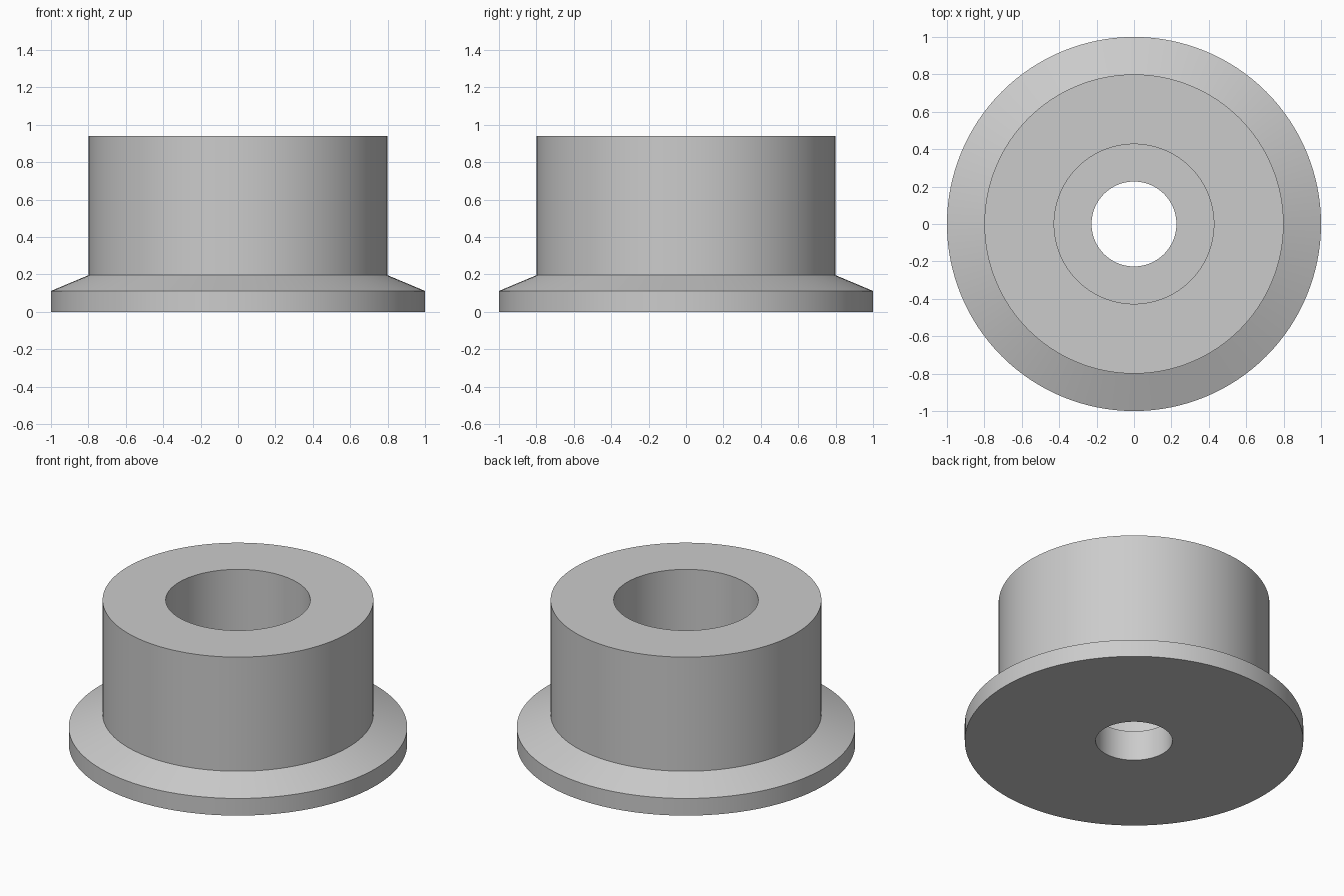
import bpy
import bmesh
import math

cube = bpy.data.objects.get("Cube")
if cube:
    bpy.data.objects.remove(cube, do_unlink=True)

SEGMENTS = 128

# Matte grey
grey = bpy.data.materials.new("grey")
grey.use_nodes = True
colour = (0.6, 0.6, 0.6, 1.0)
grey.diffuse_color = colour
grey.node_tree.nodes["Principled BSDF"].inputs["Base Color"].default_value = colour

# Closed half section (radius, height): flange, chamfer, body, counterbore, hole
flange_r, body_r, bore_r, hole_r = 1.0, 0.8, 0.427, 0.227
rim_z, floor_z, top_z = 0.112, 0.196, 0.94
profile = [
    (hole_r, 0), (flange_r, 0), (flange_r, rim_z), (body_r, floor_z),
    (body_r, top_z), (bore_r, top_z), (bore_r, floor_z), (hole_r, floor_z),
]

# Flanged bushing, turned around z
bm = bmesh.new()
verts = [bm.verts.new((r, 0, z)) for r, z in profile]
edges = [bm.edges.new((v, verts[i - 1])) for i, v in enumerate(verts)]
bmesh.ops.spin(bm, geom=verts + edges, cent=(0, 0, 0), axis=(0, 0, 1),
               angle=math.tau, steps=SEGMENTS)
bmesh.ops.remove_doubles(bm, verts=bm.verts[:], dist=0.0001)
bmesh.ops.recalc_face_normals(bm, faces=bm.faces[:])
mesh = bpy.data.meshes.new("flanged_bushing")
bm.to_mesh(mesh)
bm.free()
mesh.materials.append(grey)

bushing = bpy.data.objects.new("flanged_bushing", mesh)
bpy.context.collection.objects.link(bushing)

# Smooth walls with sharp rims
bpy.ops.object.select_all(action="DESELECT")
bushing.select_set(True)
bpy.context.view_layer.objects.active = bushing
bpy.ops.object.shade_smooth_by_angle(angle=math.radians(15))
